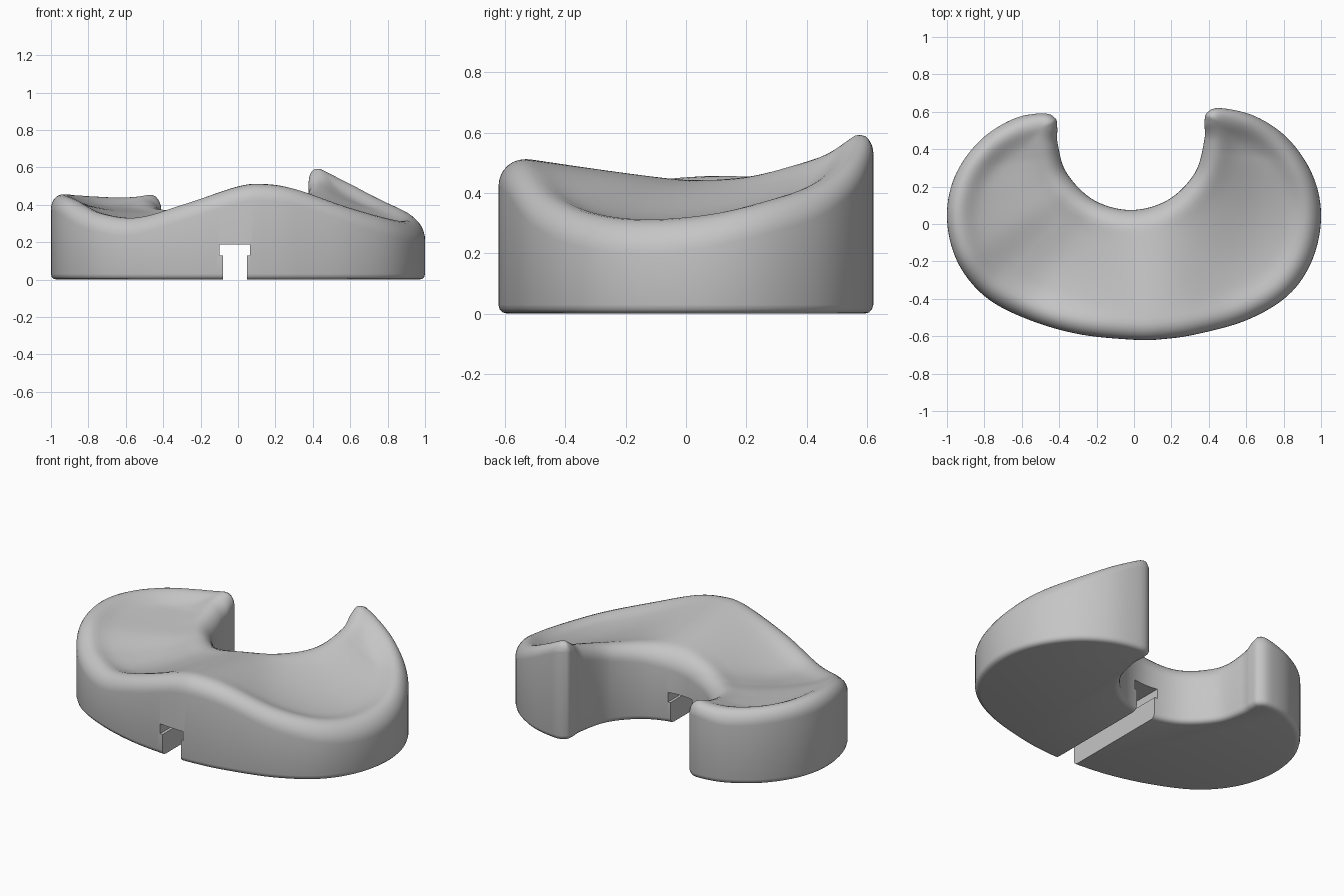
import bpy, bmesh, math
from mathutils import Vector

if "Cube" in bpy.data.objects:
    bpy.data.objects.remove(bpy.data.objects["Cube"])

ROLL = 0.105      # radius of the rolled rim
DISH = 0.05       # depth of the hollow in each side wing
ROWS, COLS = 150, 30

# Rim control points (x, y, crest height): outer edge, left-hand tip to right-hand tip
OUTER = [(-.42, .565, .485), (-.485, .592, .485), (-.65, .56, .46), (-.83, .44, .47),
         (-.96, .25, .48), (-1, .03, .48), (-.945, -.2, .45), (-.8, -.385, .37),
         (-.58, -.505, .34), (-.3, -.588, .418), (0, -.619, .512), (.15, -.616, .525),
         (.33, -.59, .497), (.6, -.515, .402), (.82, -.385, .335), (.95, -.2, .306), (1, .03, .318),
         (.96, .25, .365), (.83, .45, .43), (.65, .575, .53), (.46, .62, .63), (.39, .595, .645)]
# Notch edge, right-hand tip back to left-hand tip
INNER = [(.377, .54, .615), (.376, .45, .55), (.325, .273, .485), (.18, .128, .45),
         (-.017, .075, .415), (-.215, .128, .38), (-.36, .273, .375), (-.408, .43, .425),
         (-.41, .51, .47)]


def spline(points, steps=14):
    """Closed Catmull-Rom curve, split into one list per control segment."""
    pts = [Vector(p) for p in points]
    n = len(pts)
    spans = []
    for i in range(n):
        a, b, c, d = (pts[(i + k) % n] for k in (-1, 0, 1, 2))
        spans.append([(b * 2 + (c - a) * t + (a * 2 - b * 5 + c * 4 - d) * t * t
                       + (b * 3 - a - c * 3 + d) * t ** 3) / 2
                      for t in (s / steps for s in range(steps))])
    return spans


def resample(path, count):
    """Points evenly spaced in plan along a path."""
    lengths = [0]
    for a, b in zip(path, path[1:]):
        lengths.append(lengths[-1] + (b - a).xy.length)
    out, k = [], 0
    for i in range(count + 1):
        target = lengths[-1] * i / count
        while k < len(path) - 2 and lengths[k + 1] < target:
            k += 1
        span = max(lengths[k + 1] - lengths[k], 1e-9)
        out.append(path[k].lerp(path[k + 1], (target - lengths[k]) / span))
    return out


def smooth(t):
    t = min(max(t, 0), 1)
    return t * t * (3 - 2 * t)


spans = spline(OUTER + INNER)
split = len(OUTER) - 1
outer_path = sum(spans[:split], []) + [Vector(OUTER[-1])]
inner_path = sum(spans[split:], []) + [Vector(OUTER[0])]
outer = resample(outer_path, ROWS)
inner = resample(inner_path, ROWS)[::-1]
outline = outer + inner[-2:0:-1]
edges = [(a.x, a.y, b.x - a.x, b.y - a.y) for a, b in zip(outline, outline[1:] + outline[:1])]


def edge_distance(x, y):
    best = 9
    for ax, ay, dx, dy in edges:
        px, py = x - ax, y - ay
        t = min(max((px * dx + py * dy) / (dx * dx + dy * dy + 1e-12), 0), 1)
        best = min(best, (px - t * dx) ** 2 + (py - t * dy) ** 2)
    return math.sqrt(best)


# Cushion top: strips across from the outer edge to the notch edge,
# hollowed in the wings and straight over the central ridge
bm = bmesh.new()
grid = []
for o, i in zip(outer, inner):
    row = []
    width = (i - o).xy.length
    for j in range(COLS + 1):
        t = 0.5 - 0.5 * math.cos(math.pi * j / COLS)
        p = o.lerp(i, t)
        d = 0 if j in (0, COLS) else edge_distance(p.x, p.y)
        rise = math.sqrt(ROLL ** 2 - max(ROLL - d, 0) ** 2)
        hollow = DISH * smooth(abs(p.x - 0.1) / 0.6) * min(1, width / 0.55)
        z = p.z - ROLL + rise - hollow * math.sin(math.pi * t ** 0.85) * smooth(d / 0.18)
        row.append(bm.verts.new((p.x, p.y, z)))
    grid.append(row)
for a, b in zip(grid, grid[1:]):
    for j in range(COLS):
        bm.faces.new((a[j], b[j], b[j + 1], a[j + 1]))

# Side wall with a small rounded bottom edge
count = len(outline)
rings = [[r[0] for r in grid] + [r[-1] for r in grid][-2:0:-1]]
for z, inset in ((0.03, 0), (0.015, 0.004), (0.004, 0.014), (0, 0.03)):
    ring = []
    for k, p in enumerate(outline):
        tangent = (outline[(k + 1) % count] - outline[k - 1]).xy.normalized()
        ring.append(bm.verts.new((p.x - tangent.y * inset, p.y + tangent.x * inset, z)))
    rings.append(ring)
for a, b in zip(rings, rings[1:]):
    for k in range(count):
        n = (k + 1) % count
        bm.faces.new((a[k], b[k], b[n], a[n]))

# Flat base
bm.faces.new(rings[-1])
bmesh.ops.remove_doubles(bm, verts=bm.verts, dist=1e-5)
bmesh.ops.recalc_face_normals(bm, faces=bm.faces)
mesh = bpy.data.meshes.new("cushion")
bm.to_mesh(mesh)
bm.free()
cushion = bpy.data.objects.new("cushion", mesh)
bpy.context.collection.objects.link(cushion)

# T-shaped slot running from the front to the notch
profile = [(-.08, -.1), (.048, -.1), (.048, .128), (.064, .128),
           (.064, .187), (-.098, .187), (-.098, .128), (-.08, .128)]
bm = bmesh.new()
face = bm.faces.new([bm.verts.new((x, -0.8, z)) for x, z in profile])
side = bmesh.ops.extrude_face_region(bm, geom=[face])["geom"]
bmesh.ops.translate(bm, vec=(0, 1.2, 0), verts=[v for v in side if isinstance(v, bmesh.types.BMVert)])
bmesh.ops.recalc_face_normals(bm, faces=bm.faces)
cut_mesh = bpy.data.meshes.new("slot_cutter")
bm.to_mesh(cut_mesh)
bm.free()
cutter = bpy.data.objects.new("slot_cutter", cut_mesh)
bpy.context.collection.objects.link(cutter)
cutter.hide_render = True

grey = bpy.data.materials.new("plain grey")
grey.use_nodes = True
color = (0.56, 0.56, 0.56, 1)
grey.diffuse_color = color
grey.node_tree.nodes["Principled BSDF"].inputs["Base Color"].default_value = color
for data in (mesh, cut_mesh):
    data.materials.append(grey)

slot = cushion.modifiers.new("slot", "BOOLEAN")
slot.operation = "DIFFERENCE"
slot.solver = "EXACT"
slot.object = cutter
bpy.ops.object.select_all(action="DESELECT")
cushion.select_set(True)
bpy.context.view_layer.objects.active = cushion
bpy.ops.object.modifier_apply(modifier=slot.name)
bpy.data.objects.remove(cutter)
bpy.ops.object.shade_smooth_by_angle(angle=math.radians(40))
